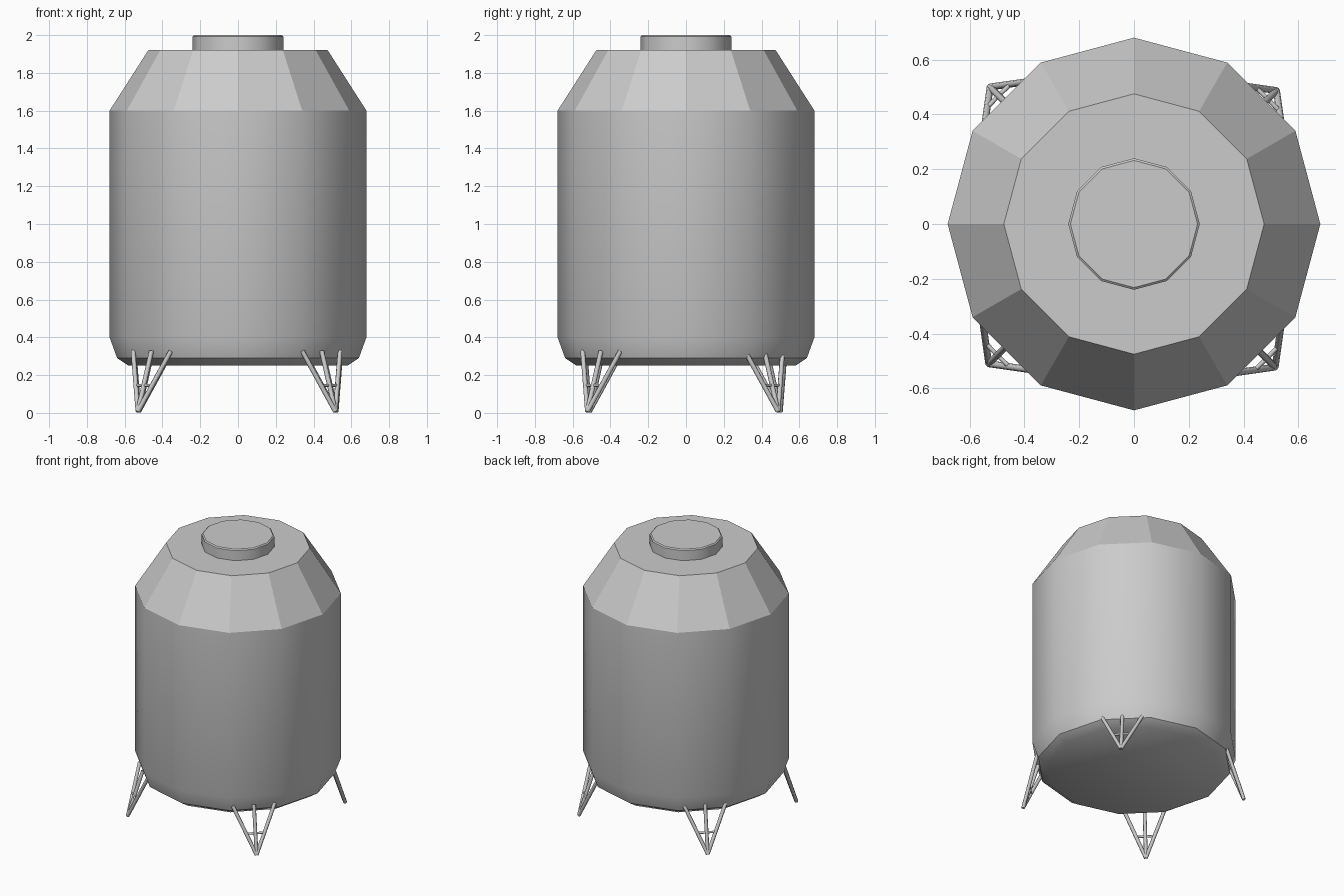
import bpy, bmesh, math
from mathutils import Vector

if "Cube" in bpy.data.objects:
    bpy.data.objects.remove(bpy.data.objects["Cube"])

SIDES = 12


def finish(name, bm, angle=None):
    bmesh.ops.recalc_face_normals(bm, faces=bm.faces)
    me = bpy.data.meshes.new(name)
    bm.to_mesh(me)
    bm.free()
    ob = bpy.data.objects.new(name, me)
    bpy.context.collection.objects.link(ob)
    if angle:
        me.shade_smooth()
        me.set_sharp_from_angle(angle=math.radians(angle))
    return ob


def lathe(name, profile, cap_bottom, cap_top, angle=None):
    """Twelve-sided body from (radius, z) points, bottom to top."""
    bm = bmesh.new()
    rings = []
    for r, z in profile:
        rings.append([bm.verts.new((r * math.cos(i * math.tau / SIDES),
                                    r * math.sin(i * math.tau / SIDES), z))
                      for i in range(SIDES)])
    for a, b in zip(rings, rings[1:]):
        for i in range(SIDES):
            j = (i + 1) % SIDES
            bm.faces.new((a[i], a[j], b[j], b[i]))
    if cap_bottom:
        bm.faces.new(rings[0][::-1])
    if cap_top:
        bm.faces.new(rings[-1])
    return finish(name, bm, angle)


def rod(bm, a, b, radius):
    d = b - a
    m = d.to_track_quat('Z', 'Y').to_matrix().to_4x4()
    m.translation = (a + b) / 2
    bmesh.ops.create_cone(bm, cap_ends=True, segments=8, radius1=radius,
                          radius2=radius, depth=d.length, matrix=m)


# Tank wall with rounded lower edge, faceted shoulder, top hatch
lathe("tank_body", [(0.58, 0.25), (0.64, 0.29), (0.68, 0.40), (0.68, 1.60)],
      True, False, 35)
lathe("tank_shoulder", [(0.68, 1.60), (0.475, 1.92)], False, True)
lathe("top_hatch", [(0.24, 1.91), (0.24, 1.993), (0.232, 2.0)], False, True, 35)

# Tripod legs at the four corners: three struts meeting at a foot, plus braces
FEET = {
    "front_left_leg": (-0.53, -0.51),
    "front_right_leg": (0.515, -0.522),
    "back_right_leg": (0.52, 0.487),
    "back_left_leg": (-0.525, 0.50),
}
for name, (fx, fy) in FEET.items():
    sx, sy = math.copysign(1, fx), math.copysign(1, fy)
    foot = Vector((fx, fy, 0.008))
    tops = [foot + Vector((sx * dx, sy * dy, 0.32))
            for dx, dy in ((0.025, -0.175), (-0.072, -0.072), (-0.175, 0.025))]
    bm = bmesh.new()
    for t in tops:
        rod(bm, foot, t, 0.0125)
    mids = [foot.lerp(t, 0.43) for t in tops]
    rod(bm, mids[0], mids[1], 0.008)
    rod(bm, mids[1], mids[2], 0.008)
    finish(name, bm, 50)
